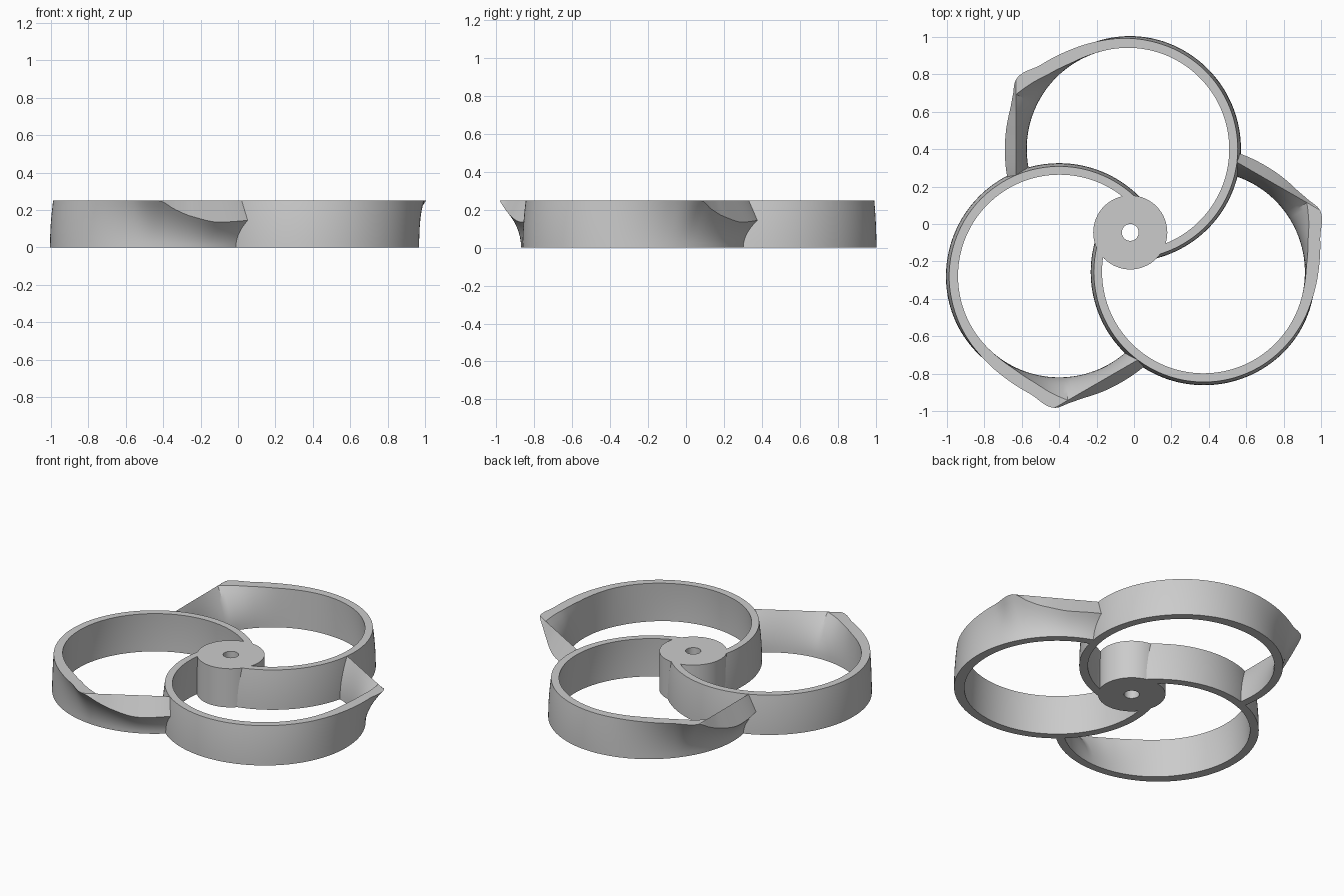
import bpy, bmesh, math

if "Cube" in bpy.data.objects:
    bpy.data.objects.remove(bpy.data.objects["Cube"], do_unlink=True)

HEIGHT = 0.25
CENTRE = (-0.02, -0.045)
LOOP_OFFSET, LOOP_ANGLE = 0.447, math.radians(211.7)

grey = bpy.data.materials.new("plain grey")
grey.use_nodes = True
grey.diffuse_color = (0.6, 0.6, 0.6, 1)
grey.node_tree.nodes["Principled BSDF"].inputs["Base Color"].default_value = (0.6, 0.6, 0.6, 1)

# Wall radii and shoulder height, keyed by angle around the loop
OUTER_BOTTOM = [(40, 0.605), (190, 0.605), (270, 0.59), (314, 0.59)]
INNER_BOTTOM = [(40, 0.555), (170, 0.553), (215, 0.54), (314, 0.54)]
INNER_TOP = [(40, 0.545), (225, 0.54), (240, 0.546), (256, 0.58), (266, 0.624), (274, 0.664), (314, 0.9)]
SHOULDER = [(40, 0.588), (190, 0.588), (220, 0.594), (236, 0.607), (256, 0.647),
            (268, 0.704), (275, 0.678), (283, 0.662), (300, 0.657), (314, 0.662)]
SHOULDER_Z = [(40, HEIGHT), (268, HEIGHT), (275, 0.205), (283, 0.167), (297, 0.135), (314, 0.145)]


def lookup(keys, a):
    """Smooth cubic interpolation through keyed values, without overshoot."""
    slopes = [(q[1] - p[1]) / (q[0] - p[0]) for p, q in zip(keys, keys[1:])]
    tangents = [slopes[0]] + [0 if s * t <= 0 else 2 * s * t / (s + t)
                              for s, t in zip(slopes, slopes[1:])] + [slopes[-1]]
    for i, (p, q) in enumerate(zip(keys, keys[1:])):
        if a <= q[0]:
            w = q[0] - p[0]
            t = (a - p[0]) / w
            return (p[1] * (1 + 2 * t) * (1 - t) ** 2 + q[1] * t * t * (3 - 2 * t)
                    + w * t * (1 - t) * (tangents[i] * (1 - t) - tangents[i + 1] * t))
    return keys[-1][1]


def section(a, steps=8):
    """Wall cross-section as (radius, z): flared outside, rim, flared inside."""
    ob, ib = lookup(OUTER_BOTTOM, a), lookup(INNER_BOTTOM, a)
    sr, sz = lookup(SHOULDER, a), lookup(SHOULDER_Z, a)
    cut = 0.597 / math.cos(math.radians(a - 300))
    top_out = sr if a < 268 else cut
    top_in = lookup(INNER_TOP, a) if a < 274 else cut
    ts = [i / steps for i in range(steps + 1)]
    outside = [(ob + (sr - ob) * t * t, sz * t) for t in ts]
    inside = [(ib + (top_in - ib) * t * t, HEIGHT * t) for t in reversed(ts)]
    return outside + [(top_out, HEIGHT)] + inside


def finish(bm, name):
    bmesh.ops.remove_doubles(bm, verts=bm.verts, dist=0.0002)
    bmesh.ops.recalc_face_normals(bm, faces=bm.faces)
    mesh = bpy.data.meshes.new(name)
    bm.to_mesh(mesh)
    bm.free()
    mesh.materials.append(grey)
    obj = bpy.data.objects.new(name, mesh)
    bpy.context.collection.objects.link(obj)
    bpy.ops.object.select_all(action="DESELECT")
    obj.select_set(True)
    bpy.context.view_layer.objects.active = obj
    bpy.ops.object.shade_smooth_by_angle(angle=math.radians(25))
    return obj


def bridge(bm, a, b):
    n = len(a)
    for i in range(n):
        j = (i + 1) % n
        bm.faces.new((a[i], a[j], b[j], b[i]))


# Loop blades, swept from the hub round to the neighbouring loop
def add_blade(name, turn):
    bm = bmesh.new()
    rings = []
    for a in range(40, 315, 2):
        th = math.radians(a) + turn
        cx = CENTRE[0] + LOOP_OFFSET * math.cos(LOOP_ANGLE + turn)
        cy = CENTRE[1] + LOOP_OFFSET * math.sin(LOOP_ANGLE + turn)
        rings.append([bm.verts.new((cx + r * math.cos(th), cy + r * math.sin(th), z))
                      for r, z in section(a)])
    for a, b in zip(rings, rings[1:]):
        bridge(bm, a, b)
    bm.faces.new(rings[0])
    bm.faces.new(rings[-1])
    finish(bm, name)


for i, name in enumerate(("right_blade", "left_blade", "back_blade")):
    add_blade(name, i * math.tau / 3)

# Hub with a shaft hole
bm = bmesh.new()
SIDES = 64
loops = [[bm.verts.new((CENTRE[0] + r * math.cos(math.tau * k / SIDES),
                        CENTRE[1] + r * math.sin(math.tau * k / SIDES), z))
          for k in range(SIDES)]
         for r, z in ((0.198, 0), (0.198, HEIGHT), (0.045, HEIGHT), (0.045, 0))]
for k in range(4):
    bridge(bm, loops[k], loops[(k + 1) % 4])
finish(bm, "hub")
